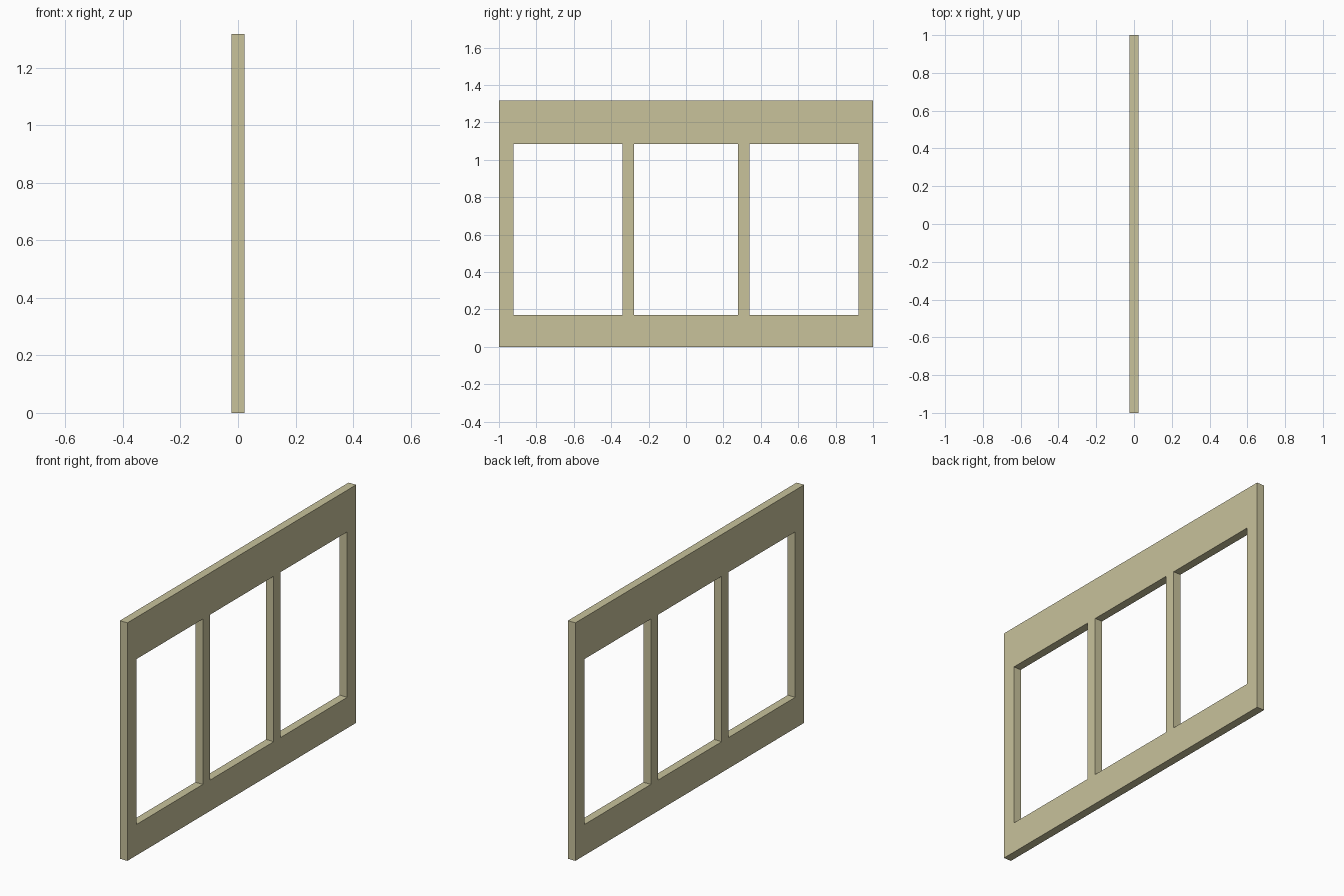
import bpy, bmesh

if "Cube" in bpy.data.objects:
    bpy.data.objects.remove(bpy.data.objects["Cube"])

THICK = 0.046
YS = [-1.0, -0.922, -0.34, -0.279, 0.279, 0.34, 0.922, 1.0]  # stile and mullion edges
ZS = [0.0, 0.171, 1.086, 1.317]                              # bottom and top rail edges

# Flat frame face: grid of cells, leaving the three openings empty
bm = bmesh.new()
grid = [[bm.verts.new((-THICK / 2, y, z)) for z in ZS] for y in YS]
for i in range(len(YS) - 1):
    for j in range(len(ZS) - 1):
        if j == 1 and i % 2 == 1:
            continue  # window opening
        bm.faces.new((grid[i][j], grid[i + 1][j], grid[i + 1][j + 1], grid[i][j + 1]))

# Thicken the frame along x
front = bm.faces[:]
ext = bmesh.ops.extrude_face_region(bm, geom=front, use_keep_orig=True)
moved = [g for g in ext["geom"] if isinstance(g, bmesh.types.BMVert)]
bmesh.ops.translate(bm, verts=moved, vec=(THICK, 0, 0))
bmesh.ops.recalc_face_normals(bm, faces=bm.faces[:])

mesh = bpy.data.meshes.new("window_frame")
bm.to_mesh(mesh)
bm.free()
frame = bpy.data.objects.new("window_frame", mesh)
bpy.context.collection.objects.link(frame)

# Painted khaki finish
mat = bpy.data.materials.new("khaki_paint")
mat.diffuse_color = (0.58, 0.54, 0.33, 1)
mat.use_nodes = True
mat.node_tree.nodes["Principled BSDF"].inputs["Base Color"].default_value = mat.diffuse_color
mesh.materials.append(mat)
